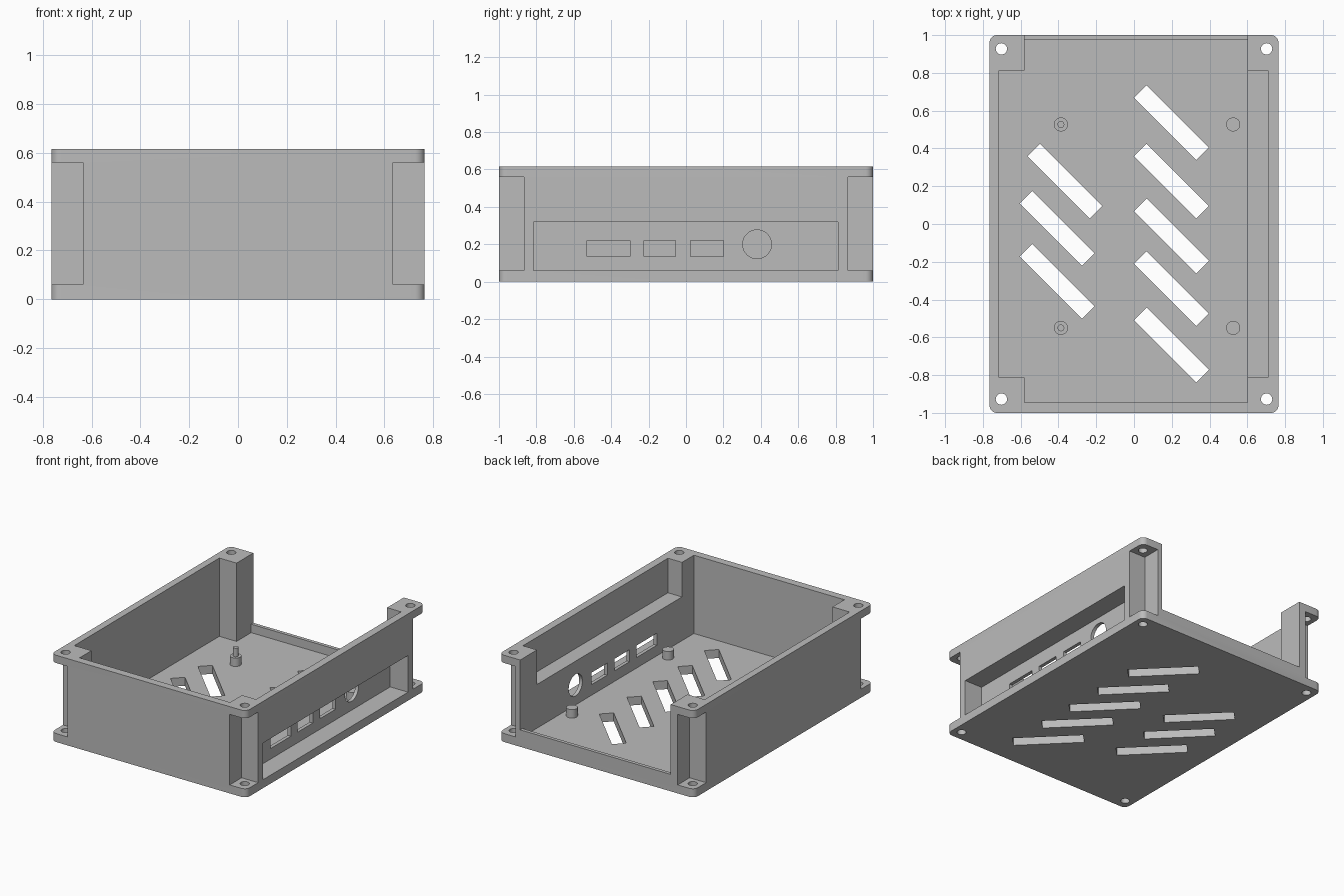
import bpy, bmesh, math
from mathutils import Matrix, Vector

if "Cube" in bpy.data.objects:
    bpy.data.objects.remove(bpy.data.objects["Cube"], do_unlink=True)

grey = bpy.data.materials.new("plain grey")
grey.use_nodes = True
colour = (0.5, 0.5, 0.5, 1)
grey.diffuse_color = colour
grey.node_tree.nodes["Principled BSDF"].inputs["Base Color"].default_value = colour

H = 0.615      # overall height
FLOOR = 0.06   # floor and flange thickness


def finish(bm, name):
    mesh = bpy.data.meshes.new(name)
    bm.to_mesh(mesh)
    bm.free()
    mesh.materials.append(grey)
    ob = bpy.data.objects.new(name, mesh)
    bpy.context.collection.objects.link(ob)
    return ob


def box(name, x, y, z, turn=0):
    bm = bmesh.new()
    centre = Vector(((x[0] + x[1]) / 2, (y[0] + y[1]) / 2, (z[0] + z[1]) / 2))
    size = (x[1] - x[0], y[1] - y[0], z[1] - z[0], 1)
    bmesh.ops.create_cube(bm, size=1, matrix=Matrix.Translation(centre)
                          @ Matrix.Rotation(turn, 4, 'Z') @ Matrix.Diagonal(size))
    return finish(bm, name)


def cylinder(name, centre, radius, depth, axis='Z'):
    bm = bmesh.new()
    turn = Matrix.Rotation(math.pi / 2 if axis == 'X' else 0, 4, 'Y')
    bmesh.ops.create_cone(bm, cap_ends=True, segments=40, radius1=radius, radius2=radius,
                          depth=depth, matrix=Matrix.Translation(centre) @ turn)
    return finish(bm, name)


def cut(target, cutter):
    mod = target.modifiers.new("cut", 'BOOLEAN')
    mod.operation, mod.solver, mod.object = 'DIFFERENCE', 'EXACT', cutter
    graph = bpy.context.evaluated_depsgraph_get()
    mesh = bpy.data.meshes.new_from_object(target.evaluated_get(graph))
    target.modifiers.clear()
    target.data = mesh
    bpy.data.objects.remove(cutter, do_unlink=True)


def smooth(ob):
    bpy.ops.object.select_all(action='DESELECT')
    ob.select_set(True)
    bpy.context.view_layer.objects.active = ob
    bpy.ops.object.shade_smooth_by_angle(angle=math.radians(30))


# Solid block with rounded upright corners
case = box("case_body", (-0.765, 0.765), (-1, 1), (0, H))
bm = bmesh.new()
bm.from_mesh(case.data)
uprights = [e for e in bm.edges if abs(e.verts[0].co.z - e.verts[1].co.z) > 0.1]
bmesh.ops.bevel(bm, geom=uprights, offset=0.04, segments=8, profile=0.5, affect='EDGES')
bm.to_mesh(case.data)
bm.free()

# Interior, side pockets between the posts, and open back above a low lip
cut(case, box("cavity", (-0.58, 0.60), (-0.945, 0.975), (FLOOR, 1)))
cut(case, box("left_pocket", (-0.715, -0.5), (-0.812, 0.812), (FLOOR, 1)))
cut(case, box("right_pocket", (0.5, 0.71), (-0.812, 0.812), (0.37, 1)))
cut(case, box("back_opening", (-0.58, 0.60), (0.9, 1.1), (0.12, 1)))

# Recessed port panel with three rectangular ports and a round one
cut(case, box("port_recess", (0.625, 1), (-0.815, 0.812), (FLOOR, 0.32)))
for y0, y1 in ((-0.53, -0.30), (-0.225, -0.055), (0.025, 0.20)):
    cut(case, box("port", (0.5, 0.7), (y0, y1), (0.135, 0.22)))
cut(case, cylinder("round_port", (0.6, 0.38, 0.2), 0.077, 0.2, 'X'))

# Corner notches that leave screw flanges above and below
for sx in (-1, 1):
    for sy in (-1, 1):
        cut(case, box("notch", sorted((sx * 0.635, sx)), sorted((sy * 0.867, sy * 1.2)),
                      (FLOOR, 0.56)))
        cut(case, cylinder("screw_hole", (sx * 0.702, sy * 0.927, 0.3), 0.03, 1))

# Diagonal floor vents
vents = [(0.198, y) for y in (0.537, 0.227, -0.063, -0.343, -0.64)]
vents += [(-0.367, 0.227), (-0.407, -0.023), (-0.407, -0.303)]
for x, y in vents:
    cut(case, box("vent", (x - 0.233, x + 0.233), (y - 0.047, y + 0.047), (-0.1, 0.2),
                  -math.pi / 4))
smooth(case)

# Board standoffs, with locating pins on the left-hand column
for side, x in (("right", -0.387), ("left", 0.525)):
    for end, y in (("front", -0.55), ("back", 0.527)):
        smooth(cylinder(f"standoff_{end}_{side}", (x, y, 0.085), 0.037, 0.07))
        if side == "right":
            smooth(cylinder(f"standoff_pin_{end}", (x, y, 0.145), 0.018, 0.07))
